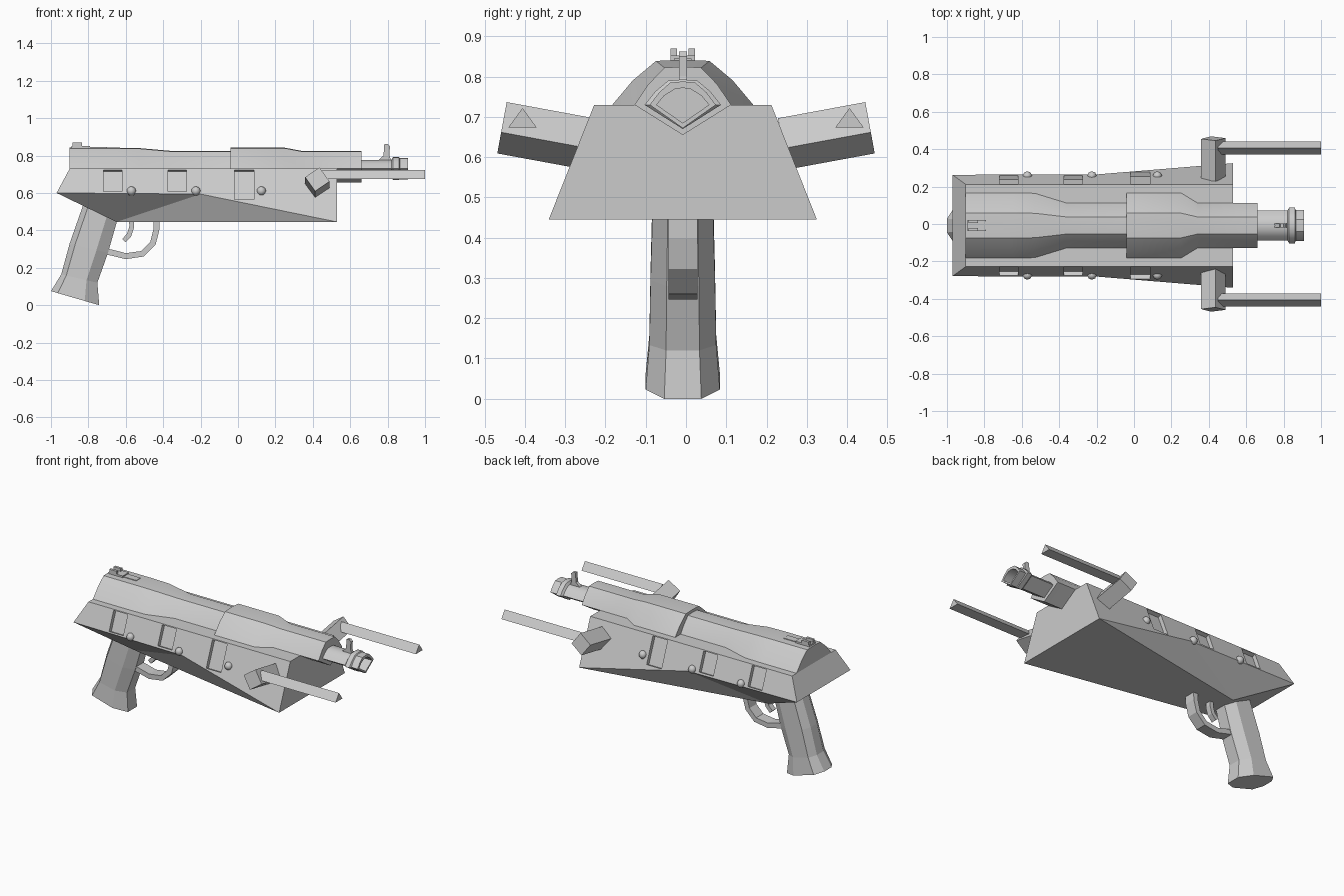
import bpy, bmesh, math
from mathutils import Vector, Matrix

if "Cube" in bpy.data.objects:
    bpy.data.objects.remove(bpy.data.objects["Cube"])

YC = -0.008  # centre line of the body
grey = bpy.data.materials.new("light grey metal")
grey.diffuse_color = (0.6, 0.6, 0.6, 1)
grey.use_nodes = True
grey.node_tree.nodes["Principled BSDF"].inputs["Base Color"].default_value = grey.diffuse_color


def finish(name, bm, smooth=None):
    bmesh.ops.recalc_face_normals(bm, faces=bm.faces)
    me = bpy.data.meshes.new(name)
    bm.to_mesh(me)
    bm.free()
    ob = bpy.data.objects.new(name, me)
    bpy.context.collection.objects.link(ob)
    me.materials.append(grey)
    if smooth:
        bpy.ops.object.select_all(action='DESELECT')
        ob.select_set(True)
        bpy.context.view_layer.objects.active = ob
        bpy.ops.object.shade_smooth_by_angle(angle=math.radians(smooth))
    return ob


def loft(name, rings, smooth=None):
    """Skin a list of equal closed rings and cap both ends."""
    bm = bmesh.new()
    vs = [[bm.verts.new(p) for p in r] for r in rings]
    n = len(vs[0])
    for a, b in zip(vs, vs[1:]):
        for i in range(n):
            bm.faces.new((a[i], a[(i + 1) % n], b[(i + 1) % n], b[i]))
    bm.faces.new(vs[0])
    bm.faces.new(vs[-1])
    return finish(name, bm, smooth)


def box(name, x, y, z):
    ring = lambda px: [(px, y[0], z[0]), (px, y[1], z[0]), (px, y[1], z[1]), (px, y[0], z[1])]
    return loft(name, [ring(x[0]), ring(x[1])])


def strip(name, path, thick, half):
    """Flat bar bent along a path in the xz plane."""
    pts = [Vector(p) for p in path]
    rings = []
    for i, p in enumerate(pts):
        t = (pts[min(i + 1, len(pts) - 1)] - pts[max(i - 1, 0)]).normalized()
        n = Vector((-t.y, t.x)) * thick / 2
        rings.append([(q.x, YC + y, q.y) for q, y in
                      ((p - n, -half), (p - n, half), (p + n, half), (p + n, -half))])
    return loft(name, rings)


# Wedge-shaped lower body: planar flared sides, tapered belly
bm = bmesh.new()
side = [(-0.90, 0.22, 0.73), (0.53, 0.22, 0.73), (0.53, 0.333, 0.445),
        (-0.20, 0.273, 0.594), (-0.97, 0.271, 0.60)]
keel = (-0.65, 0.11, 0.445)
L, R = [[bm.verts.new((x, YC + s * y, z)) for x, y, z in side + [keel]] for s in (-1, 1)]
for v in (L, R):
    bm.faces.new(v[:5])
    bm.faces.new((v[4], v[3], v[5]))
    bm.faces.new((v[3], v[2], v[5]))
for a, b in ((0, 1), (1, 2), (2, 5), (5, 4), (4, 0)):
    bm.faces.new((L[a], L[b], R[b], R[a]))
body = finish("lower_body", bm)

# Recessed side panels, cut parallel to the sloping sides
bm = bmesh.new()
slope = math.atan2(0.113, 0.285)
for s in (-1, 1):
    for x0, x1, z0 in ((-0.72, -0.62, 0.607), (-0.375, -0.275, 0.607), (-0.02, 0.085, 0.565)):
        zm = (z0 + 0.724) / 2
        y = YC + s * (0.22 + (0.73 - zm) * 0.3965)
        m = (Matrix.Translation(((x0 + x1) / 2, y, zm)) @ Matrix.Rotation(s * slope, 4, 'X')
             @ Matrix.Diagonal((x1 - x0, 0.05, (0.724 - z0) / math.cos(slope), 1)))
        bmesh.ops.create_cube(bm, size=1, matrix=m)
cutter = finish("panel_cutter", bm)
cutter.hide_render = True
cutter.hide_viewport = True
mod = body.modifiers.new("panels", 'BOOLEAN')
mod.operation = 'DIFFERENCE'
mod.solver = 'EXACT'
mod.object = cutter

# Side bolts
bm = bmesh.new()
for s in (-1, 1):
    for x in (-0.57, -0.225, 0.125):
        bmesh.ops.create_uvsphere(bm, u_segments=8, v_segments=6, radius=0.025,
                                  matrix=Matrix.Translation((x, YC + s * 0.265, 0.61)))
finish("side_bolts", bm, 50)


# Faceted upper receiver with two wide sections
def arch(x, w, top, low=0.655, flat=0.38):
    h = top - 0.73
    half = [(w, 0.73), (w * 0.71, 0.73 + h * 0.54), (w * flat, top - 0.003)]
    pts = half + [(0, top)] + [(-y, z) for y, z in reversed(half)] + [(0, low)]
    return [(x, YC + y, z) for y, z in pts]


W, N = (0.175, 0.842), (0.12, 0.825)
loft("upper_receiver", [arch(-0.90, *W), arch(-0.65, *W), arch(-0.53, 0.172, 0.84),
                        arch(-0.36, *N), arch(-0.041, *N), arch(-0.04, *W),
                        arch(0.25, *W), arch(0.34, *N), arch(0.66, *N)], 35)

# Barrel with muzzle collar and hollow bore
B, C = (0.08, 0.777, 0.68), (0.095, 0.793, 0.67)
bore = (0.065, 0.772, 0.685, 0.3)
loft("barrel", [arch(0.62, *B), arch(0.82, *B), arch(0.83, *C), arch(0.86, *C),
                arch(0.865, 0.082, 0.788, 0.672), arch(0.91, 0.082, 0.788, 0.672),
                arch(0.91, *bore), arch(0.85, *bore)], 35)

# Sights
box("rear_sight_base", (-0.89, -0.79), (YC - 0.03, YC + 0.03), (0.83, 0.852))
for s in (-1, 1):
    y = YC + s * 0.022
    box("rear_sight_post", (-0.885, -0.835), (y - 0.008, y + 0.008), (0.845, 0.87))
box("rear_sight_ramp", (-0.80, -0.70), (YC - 0.022, YC + 0.022), (0.83, 0.845))
sight = [(0.745, 0.77), (0.82, 0.77), (0.81, 0.80), (0.812, 0.85), (0.80, 0.862),
         (0.782, 0.86), (0.778, 0.80)]
loft("front_sight", [[(x, YC + y, z) for x, z in sight] for y in (-0.01, 0.01)])

# Chamfered pistol grip
rings = []
for bx, bz, fx, fz, w in ((-0.80, 0.60, -0.61, 0.52, 0.073), (-0.83, 0.53, -0.648, 0.445, 0.075),
                          (-0.90, 0.33, -0.695, 0.28, 0.08), (-0.945, 0.165, -0.752, 0.12, 0.083),
                          (-1.0, 0.075, -0.742, 0.0, 0.092)):
    sec = [(0, 0.4), (0.14, 1), (0.7, 1), (1, 0.5)]
    sec = sec + [(u, -v) for u, v in reversed(sec)]
    rings.append([(bx + (fx - bx) * u, YC + v * w, bz + (fz - bz) * u) for u, v in sec])
loft("grip", rings)

# Trigger and guard
strip("trigger_guard", [(-0.72, 0.29), (-0.67, 0.28), (-0.60, 0.262), (-0.51, 0.275),
                        (-0.455, 0.33), (-0.437, 0.40), (-0.435, 0.46)], 0.032, 0.036)
strip("trigger", [(-0.57, 0.47), (-0.568, 0.42), (-0.582, 0.375), (-0.61, 0.345)], 0.026, 0.018)

# Side arms: tilted square blocks carrying three-sided rods
for s, label in ((-1, "near"), (1, "far")):
    rings = []
    for y, z in ((0.24, 0.633), (0.457, 0.673)):
        ring = []
        for k in range(4):
            a = math.radians(80 + 90 * k)
            u, v = 0.066 * math.cos(a), 0.066 * math.sin(a)
            ring.append((0.424 + u, s * (y - v * 0.18), z + v * 0.98))
        rings.append(ring)
    loft(label + "_arm_block", rings)
    tri = [(-0.035, 0.674), (0.035, 0.674), (0, 0.722)]
    loft(label + "_rod", [[(x, s * 0.406 + y, z) for y, z in tri] for x in (0.45, 1.0)])
